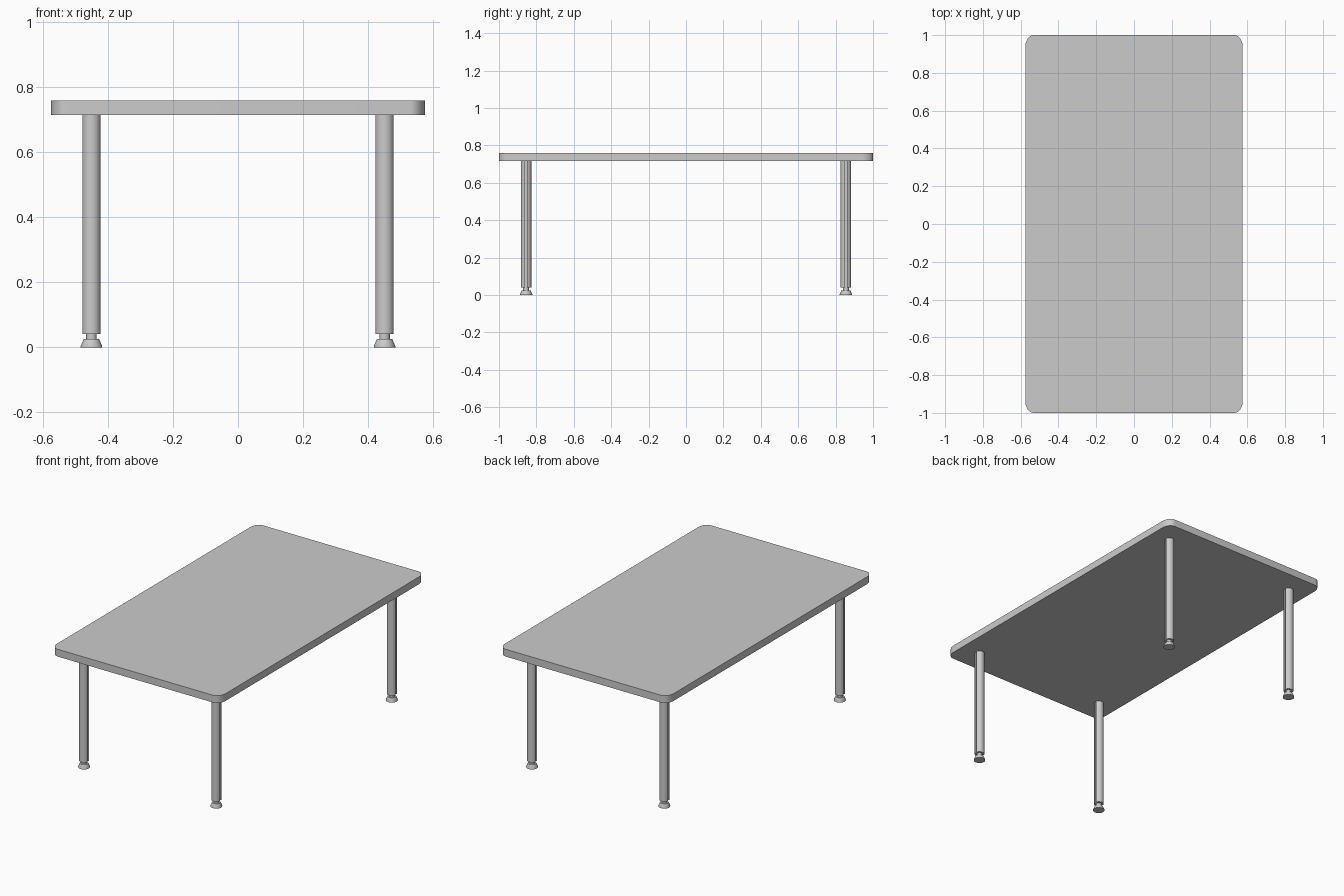
import bpy, bmesh, math

if "Cube" in bpy.data.objects:
    bpy.data.objects.remove(bpy.data.objects["Cube"])


def finish(name, bm, angle=35):
    bmesh.ops.recalc_face_normals(bm, faces=bm.faces)
    me = bpy.data.meshes.new(name)
    bm.to_mesh(me)
    bm.free()
    ob = bpy.data.objects.new(name, me)
    bpy.context.collection.objects.link(ob)
    bpy.context.view_layer.objects.active = ob
    ob.select_set(True)
    bpy.ops.object.shade_smooth_by_angle(angle=math.radians(angle))
    ob.select_set(False)
    return ob


def extrude_outline(name, pts, z0, z1):
    bm = bmesh.new()
    face = bm.faces.new([bm.verts.new((x, y, z0)) for x, y in pts])
    res = bmesh.ops.extrude_face_region(bm, geom=[face], use_keep_orig=True)
    top = [v for v in res["geom"] if isinstance(v, bmesh.types.BMVert)]
    bmesh.ops.translate(bm, verts=top, vec=(0, 0, z1 - z0))
    return finish(name, bm)


def lathe(name, profile, cx, cy, n=32):
    bm = bmesh.new()
    rings = [[bm.verts.new((cx + r * math.cos(2 * math.pi * i / n),
                            cy + r * math.sin(2 * math.pi * i / n), z))
              for i in range(n)] for r, z in profile]
    for a, b in zip(rings, rings[1:]):
        for i in range(n):
            j = (i + 1) % n
            bm.faces.new((a[i], a[j], b[j], b[i]))
    bm.faces.new(rings[0])
    bm.faces.new(rings[-1])
    return finish(name, bm)


# Table top with rounded corners
HX, HY, RX, RY = 0.575, 1.0, 0.045, 0.06
outline = []
for k, (sx, sy) in enumerate([(1, 1), (-1, 1), (-1, -1), (1, -1)]):
    for i in range(11):
        a = math.pi / 2 * (k + i / 10)
        outline.append((sx * (HX - RX) + RX * math.cos(a),
                        sy * (HY - RY) + RY * math.sin(a)))
extrude_outline("table_top", outline, 0.715, 0.76)

# Round leg section with a slot along each x side
R, SLOT, DEPTH = 0.0285, 0.006, 0.01
start = math.asin(SLOT / R)
section = []
for side in (0, math.pi):
    s = 1 if side == 0 else -1
    section += [(s * (R - DEPTH), -s * SLOT), (s * (R - DEPTH), s * SLOT)]
    for i in range(17):
        a = side + start + (math.pi - 2 * start) * i / 16
        section.append((R * math.cos(a), R * math.sin(a)))

# Legs with adjustable feet
foot = [(0.033, 0), (0.033, 0.004), (0.024, 0.025), (0.016, 0.025), (0.016, 0.042)]
for sx, xn in ((-1, "left"), (1, "right")):
    for sy, yn in ((-1, "front"), (1, "back")):
        cx, cy = sx * 0.451, sy * 0.855
        extrude_outline(f"{yn}_{xn}_leg",
                        [(cx + x, cy + y) for x, y in section], 0.041, 0.716)
        lathe(f"{yn}_{xn}_foot", foot, cx, cy)
